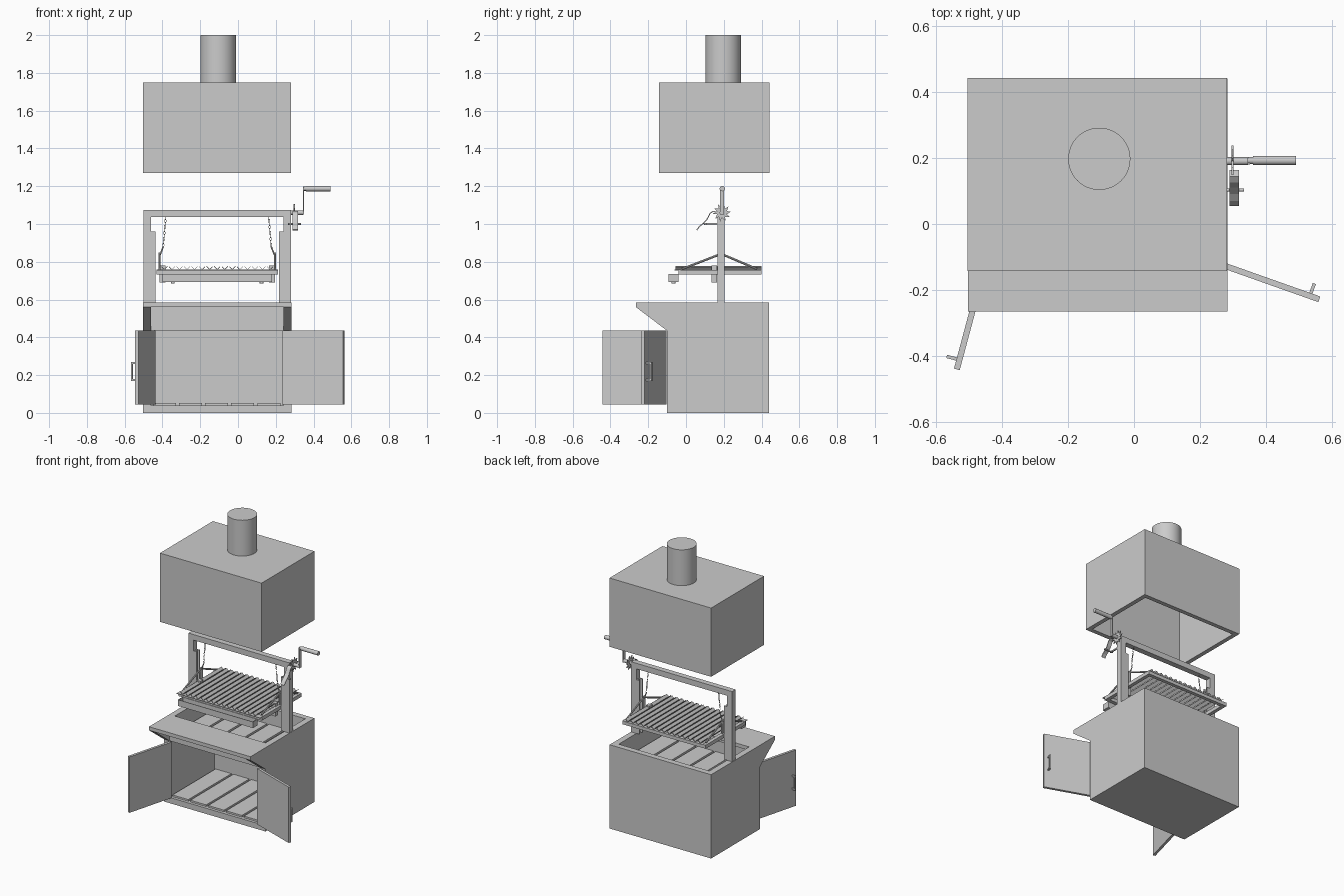
import bpy, bmesh, math
from mathutils import Vector, Matrix

if "Cube" in bpy.data.objects:
    bpy.data.objects.remove(bpy.data.objects["Cube"])

CX = -0.11  # symmetry plane of the body


def finish(name, bm, smooth=False):
    bmesh.ops.recalc_face_normals(bm, faces=bm.faces)
    me = bpy.data.meshes.new(name)
    bm.to_mesh(me)
    bm.free()
    ob = bpy.data.objects.new(name, me)
    bpy.context.collection.objects.link(ob)
    if smooth:
        bpy.context.view_layer.objects.active = ob
        ob.select_set(True)
        bpy.ops.object.shade_smooth_by_angle(angle=math.radians(35))
        ob.select_set(False)
    return ob


def box(name, x0, x1, y0, y1, z0, z1, mat=None):
    bm = bmesh.new()
    m = Matrix.Translation(((x0 + x1) / 2, (y0 + y1) / 2, (z0 + z1) / 2)) @ \
        Matrix.Diagonal((abs(x1 - x0), abs(y1 - y0), abs(z1 - z0), 1))
    bmesh.ops.create_cube(bm, size=1, matrix=(mat or Matrix()) @ m)
    return finish(name, bm)


def prism(name, pts, a, b, axis='x'):
    """Extrude a profile: (y,z) along x, or (x,z) along y."""
    bm = bmesh.new()
    vs = [bm.verts.new((a, p, q) if axis == 'x' else (p, a, q)) for p, q in pts]
    f = bm.faces.new(vs)
    ext = bmesh.ops.extrude_face_region(bm, geom=[f])
    d = (b - a, 0, 0) if axis == 'x' else (0, b - a, 0)
    bmesh.ops.translate(bm, vec=d, verts=[v for v in ext['geom'] if isinstance(v, bmesh.types.BMVert)])
    return finish(name, bm)


def rod(name, p, q, r, n=12):
    p, q = Vector(p), Vector(q)
    bm = bmesh.new()
    m = Matrix.Translation((p + q) / 2) @ (q - p).to_track_quat('Z', 'Y').to_matrix().to_4x4()
    bmesh.ops.create_cone(bm, cap_ends=True, segments=n, radius1=r, radius2=r, depth=(q - p).length, matrix=m)
    return finish(name, bm, n > 6)


def mir(s, d):  # x at distance d from the symmetry plane
    return CX + s * d


# Hood: open-bottomed shell with chimney
bm = bmesh.new()
bmesh.ops.create_cube(bm, size=1, matrix=Matrix.Translation((-0.111, 0.15, 1.51)) @ Matrix.Diagonal((0.785, 0.584, 0.48, 1)))
bm.faces.ensure_lookup_table()
bmesh.ops.delete(bm, geom=[f for f in bm.faces if f.normal.z < -0.5], context='FACES')
hood = finish("hood", bm)
sol = hood.modifiers.new("thickness", 'SOLIDIFY')
sol.thickness = 0.03
sol.offset = -1
sol.use_even_offset = True
rod("chimney", (-0.105, 0.197, 1.745), (-0.105, 0.197, 2.0), 0.094, 48)

# Cabinet shell
side = [(-0.1, 0), (0.44, 0), (0.44, 0.585), (-0.265, 0.585), (-0.265, 0.56), (-0.1, 0.435)]
for s, n in ((-1, "left"), (1, "right")):
    prism(n + "_side_wall", side, mir(s, 0.392), mir(s, 0.35))
L, R = CX - 0.35, CX + 0.35
box("back_wall", L, R, 0.40, 0.44, 0, 0.585)
box("cabinet_floor", L, R, -0.1, 0.40, 0, 0.04)
box("front_counter", L, R, -0.265, -0.04, 0.56, 0.585)
box("firebox_front", L, R, -0.1, -0.06, 0.435, 0.56)
box("firebox_floor", L, R, -0.06, 0.40, 0.435, 0.45)

# Floor slats and fire bricks
for i in range(5):
    x = L + 0.01 + i * 0.138
    box("floor_slat", x, x + 0.122, -0.08, 0.395, 0.04, 0.052)
    box("fire_brick", x, x + 0.122, -0.055, 0.395, 0.45, 0.475)

# Open doors with handles
for s, n, hx, ang in ((1, "right", 0.238, -19.5), (-1, "left", -0.455, -105)):
    m = Matrix.Translation((hx, -0.104, 0)) @ Matrix.Rotation(math.radians(ang), 4, 'Z')
    box(n + "_door", 0, 0.345, 0, -0.018 * s, 0.045, 0.435, m)
    for z in (0.17, 0.26):
        box(n + "_handle_stub", 0.31, 0.32, 0, 0.03 * s, z, z + 0.01, m)
    box(n + "_handle_grip", 0.31, 0.32, 0.022 * s, 0.031 * s, 0.17, 0.27, m)

# Lifting frame: posts, guides, top beam
for s, n in ((-1, "left"), (1, "right")):
    box(n + "_post", mir(s, 0.39), mir(s, 0.35), 0.166, 0.205, 0.585, 1.036)
    for y in (0.166, 0.197):
        box(n + "_guide", mir(s, 0.35), mir(s, 0.326), y, y + 0.008, 0.585, 0.96)
    box(n + "_guide_back", mir(s, 0.35), mir(s, 0.342), 0.174, 0.197, 0.585, 0.96)
box("top_beam", CX - 0.39, CX + 0.39, 0.166, 0.205, 1.036, 1.075)
rod("winding_shaft", (CX - 0.36, 0.186, 1.045), (0.345, 0.186, 1.06), 0.008)

# Grill: frame, V-shaped bars, drip tray
for s, n in ((-1, "left"), (1, "right")):
    box(n + "_grill_rail", mir(s, 0.322), mir(s, 0.297), -0.04, 0.40, 0.732, 0.757)
    box(n + "_rail_bracket", mir(s, 0.305), mir(s, 0.275), 0.135, 0.165, 0.69, 0.78)
for y in (-0.04, 0.375):
    box("grill_cross_rail", CX - 0.297, CX + 0.297, y, y + 0.025, 0.732, 0.755)
box("grill_front_strip", CX - 0.322, CX + 0.322, -0.06, -0.03, 0.755, 0.759)
for i in range(15):
    x = CX - 0.28 + i * 0.04
    v = [(x - 0.016, 0.777), (x, 0.761), (x + 0.016, 0.777), (x + 0.016, 0.773), (x, 0.757), (x - 0.016, 0.773)]
    prism("grill_bar", v, -0.055, 0.40, 'y')
t0, t1 = CX - 0.29, CX + 0.29
box("drip_tray_bottom", t0, t1, -0.093, -0.04, 0.692, 0.697)
for y in (-0.093, -0.044):
    box("drip_tray_wall", t0, t1, y, y + 0.004, 0.697, 0.735)
for x in (t0, t1 - 0.004):
    box("drip_tray_end", x, x + 0.004, -0.089, -0.044, 0.697, 0.735)
for s in (-1, 1):
    rod("tray_drain", (mir(s, 0.235), -0.066, 0.685), (mir(s, 0.235), -0.066, 0.7), 0.01)

# Lifting struts and chains
for s, n in ((-1, "left"), (1, "right")):
    x = mir(s, 0.306)
    apex = (x, 0.186, 0.842)
    for y in (-0.02, 0.375):
        rod(n + "_strut", (x, y, 0.762), apex, 0.006, 8)
    box(n + "_carriage_plate", x - 0.004, x + 0.004, 0.171, 0.2, 0.735, 0.85)
    a, b = Vector((mir(s, 0.302), 0.186, 0.838)), Vector((mir(s, 0.286), 0.186, 0.88))
    rod(n + "_chain_hook", a, b, 0.004, 8)
    top = Vector((mir(s, 0.272), 0.186, 1.04))
    for i in range(10):
        c = b.lerp(top, (i + 0.5) / 10)
        bpy.ops.mesh.primitive_torus_add(major_segments=12, minor_segments=6, major_radius=0.006,
                                         minor_radius=0.0014, location=c,
                                         rotation=(math.pi / 2, 0, (i % 2) * math.pi / 2))
        ob = bpy.context.object
        ob.name = n + "_chain_link"
        ob.scale = (0.7, 1.5, 1)

# Ratchet wheel with pointed teeth
pts = []
for i in range(20):
    r = 0.048 if i % 2 == 0 else 0.027
    a = i * math.pi / 10 + (0.12 if i % 2 == 0 else 0)
    pts.append((0.19 + r * math.cos(a), 1.06 + r * math.sin(a)))
prism("ratchet_wheel", pts, 0.295, 0.301)

# Pawl: bent plate on a pivot pin
line = [(0.16, 1.066), (0.143, 1.07), (0.125, 1.058), (0.11, 1.028), (0.09, 1.005), (0.07, 0.99), (0.055, 0.97)]
prism("pawl", line + [(y + 0.004, z - 0.004) for y, z in reversed(line)], 0.288, 0.318)
rod("pawl_pin", (0.265, 0.103, 1.0), (0.333, 0.103, 1.0), 0.005)
box("pawl_bracket", 0.272, 0.28, 0.095, 0.168, 0.995, 1.005)

# Crank arm and handle
box("crank_arm", 0.343, 0.35, 0.18, 0.2, 1.05, 1.195)
rod("crank_hub", (0.28, 0.19, 1.06), (0.345, 0.19, 1.06), 0.012, 16)
rod("crank_spindle", (0.345, 0.192, 1.187), (0.365, 0.192, 1.187), 0.011, 16)
rod("crank_grip", (0.36, 0.192, 1.187), (0.49, 0.192, 1.187), 0.014, 20)
